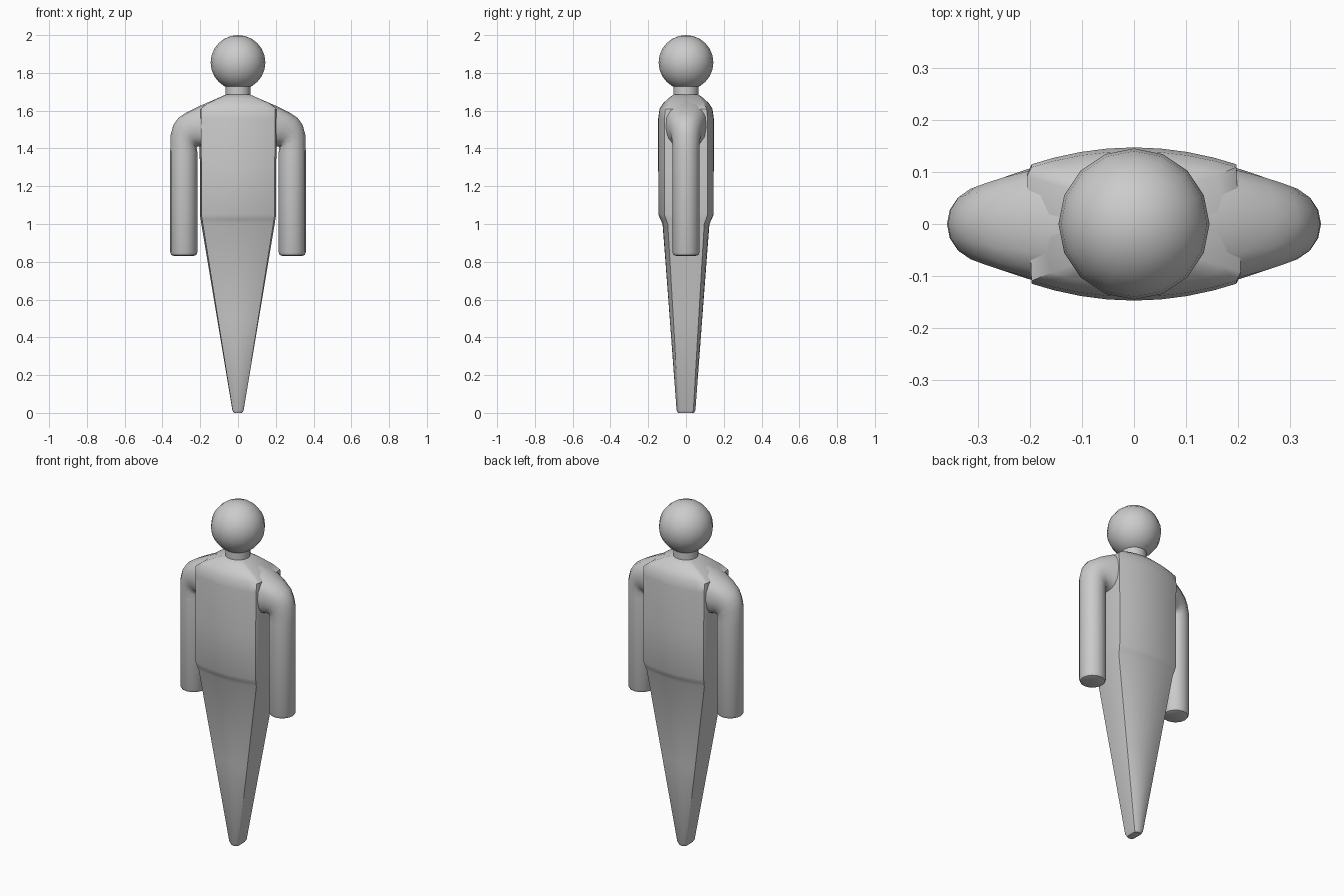
import bpy, bmesh
from math import sin, cos, pi, copysign, radians

if "Cube" in bpy.data.objects:
    bpy.data.objects.remove(bpy.data.objects["Cube"])


def smooth(ob, angle=40):
    bpy.ops.object.select_all(action='DESELECT')
    ob.select_set(True)
    bpy.context.view_layer.objects.active = ob
    bpy.ops.object.shade_smooth_by_angle(angle=radians(angle))


def loft(name, rings):
    """Skin a list of equal-length point rings and cap both ends."""
    bm = bmesh.new()
    loops = [[bm.verts.new(p) for p in ring] for ring in rings]
    n = len(loops[0])
    for a, b in zip(loops, loops[1:]):
        for i in range(n):
            j = (i + 1) % n
            bm.faces.new((a[i], a[j], b[j], b[i]))
    bm.faces.new(loops[0])
    bm.faces.new(loops[-1])
    bmesh.ops.recalc_face_normals(bm, faces=bm.faces)
    me = bpy.data.meshes.new(name)
    bm.to_mesh(me)
    bm.free()
    ob = bpy.data.objects.new(name, me)
    bpy.context.collection.objects.link(ob)
    return ob


def lens(z, hx, hy):
    """Shallow bowed front and back, with softly rounded flat sides."""
    front = [(t * hx, -hy * (1 - 0.24 * t * t))
             for t in (-0.96, -0.75, -0.5, -0.25, 0, 0.25, 0.5, 0.75, 0.96)]
    side = [(hx, -0.66 * hy), (hx, 0.66 * hy)]
    half = front + side[:1]
    return [(x, y, z) for x, y in half] + [(-x, -y, z) for x, y in half]


def spow(v, e):
    return copysign(abs(v) ** e, v)


def limb_ring(outer, inner, hy, e=1.0, n=16):
    """Ring spanning outer to inner point in the xz plane, hy deep each way."""
    cx, cz = (outer[0] + inner[0]) / 2, (outer[1] + inner[1]) / 2
    ux, uz = outer[0] - cx, outer[1] - cz
    ring = []
    for i in range(n):
        a = 2 * pi * i / n
        c, s = spow(cos(a), e), spow(sin(a), e)
        ring.append((cx + ux * c, hy * s, cz + uz * c))
    return ring


# Tapered legs and torso in one skin, with a hem at the waist
body = loft("body", [lens(*r) for r in (
    (0.0, 0.022, 0.042), (0.015, 0.03, 0.05), (0.5, 0.111, 0.086),
    (1.0, 0.194, 0.124), (1.025, 0.198, 0.136), (1.05, 0.202, 0.146),
    (1.3, 0.202, 0.147), (1.56, 0.205, 0.147), (1.61, 0.205, 0.14),
    (1.64, 0.165, 0.12), (1.665, 0.11, 0.094), (1.685, 0.065, 0.066))])
smooth(body)

# Shoulder bending down into a round arm, mirrored
arms = loft("arms", [limb_ring(*r) for r in (
    ((0.07, 1.67), (0.07, 1.40), 0.128, 0.75),
    ((0.14, 1.652), (0.14, 1.40), 0.122, 0.75),
    ((0.21, 1.622), (0.18, 1.405), 0.108, 0.75),
    ((0.27, 1.592), (0.20, 1.41), 0.095, 0.8),
    ((0.315, 1.562), (0.212, 1.41), 0.084, 0.9),
    ((0.342, 1.525), (0.22, 1.405), 0.077),
    ((0.357, 1.47), (0.218, 1.395), 0.073),
    ((0.359, 1.38), (0.215, 1.38), 0.072),
    ((0.359, 0.85), (0.215, 0.85), 0.072),
    ((0.353, 0.836), (0.221, 0.836), 0.066),
    ((0.335, 0.83), (0.239, 0.83), 0.048))])
mirror = arms.modifiers.new("mirror", 'MIRROR')
mirror.use_axis[0] = True
mirror.mirror_object = body
smooth(arms)

# Neck
bpy.ops.mesh.primitive_cylinder_add(vertices=16, radius=0.066, depth=0.09,
                                    location=(0, 0, 1.705))
neck = bpy.context.object
neck.name = "neck"
smooth(neck)

# Head
bpy.ops.mesh.primitive_uv_sphere_add(segments=16, ring_count=12, radius=0.145,
                                     location=(0, 0, 1.855))
head = bpy.context.object
head.name = "head"
smooth(head)
